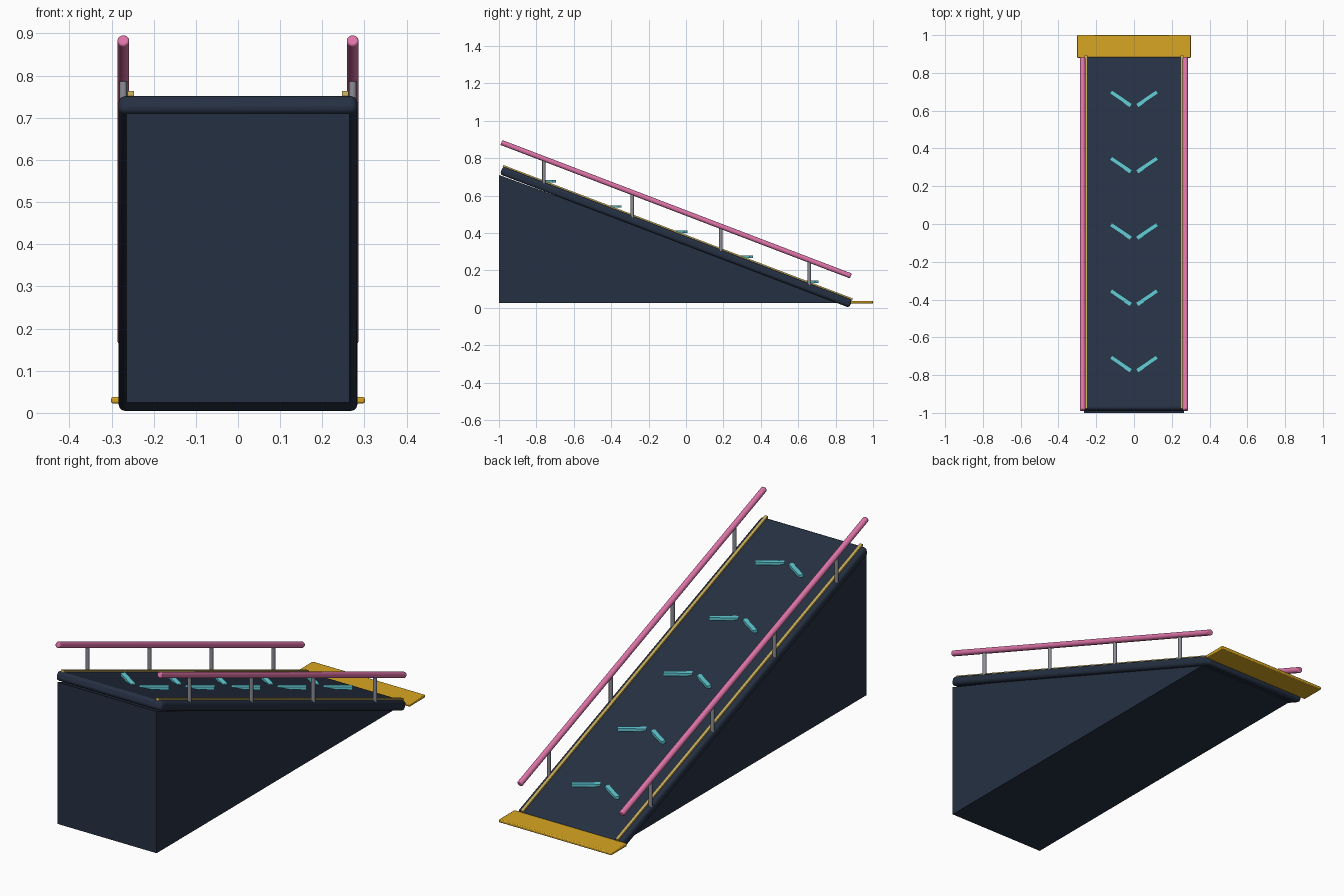
import bpy, bmesh, math
from mathutils import Matrix, Vector

if "Cube" in bpy.data.objects:
    bpy.data.objects.remove(bpy.data.objects["Cube"])


def material(name, rgb):
    lin = [(c / 255 / 12.92) if c / 255 <= 0.04045 else ((c / 255 + 0.055) / 1.055) ** 2.4 for c in rgb]
    m = bpy.data.materials.new(name)
    m.diffuse_color = (*lin, 1)
    m.use_nodes = True
    m.node_tree.nodes["Principled BSDF"].inputs["Base Color"].default_value = m.diffuse_color
    return m


NAVY = material("dark_navy", (37, 48, 66))
PINK = material("rail_pink", (222, 116, 168))
GOLD = material("gold", (216, 166, 34))
PALE = material("pale_gold", (194, 168, 88))
GREY = material("post_grey", (140, 143, 150))
TEAL = material("marker_teal", (98, 206, 216))


def finish(name, bm, mat, matrix=None, bevel=0, segments=2, smooth=False):
    mesh = bpy.data.meshes.new(name)
    bmesh.ops.recalc_face_normals(bm, faces=bm.faces)
    bm.to_mesh(mesh)
    bm.free()
    mesh.materials.append(mat)
    ob = bpy.data.objects.new(name, mesh)
    bpy.context.collection.objects.link(ob)
    if matrix is not None:
        ob.matrix_world = matrix
    if bevel:
        mod = ob.modifiers.new("rounded_edges", 'BEVEL')
        mod.width, mod.segments, mod.limit_method = bevel, segments, 'ANGLE'
    if smooth:
        bpy.ops.object.select_all(action='DESELECT')
        ob.select_set(True)
        bpy.context.view_layer.objects.active = ob
        bpy.ops.object.shade_smooth_by_angle(angle=math.radians(40))
    return ob


def box(name, size, mat, matrix, **kw):
    bm = bmesh.new()
    bmesh.ops.create_cube(bm, size=1, matrix=Matrix.Diagonal((*size, 1)))
    return finish(name, bm, mat, matrix, **kw)


def rod(name, a, b, radius, mat, sides=16, **kw):
    a, b = Vector(a), Vector(b)
    bm = bmesh.new()
    bmesh.ops.create_cone(bm, cap_ends=True, segments=sides, radius1=radius, radius2=radius,
                          depth=(b - a).length)
    rot = (b - a).to_track_quat('Z', 'Y').to_matrix().to_4x4()
    return finish(name, bm, mat, Matrix.Translation((a + b) / 2) @ rot, smooth=True, **kw)


ANGLE = math.radians(20.9)
SLOPE = math.tan(ANGLE)
CY, CZ, LENGTH, THICK = -0.053, 0.378, 2.0, 0.045
incline = Matrix.Translation((0, CY, CZ)) @ Matrix.Rotation(-ANGLE, 4, 'X')


def deck_top(y):
    return CZ - (y - CY) * SLOPE + THICK / 2 / math.cos(ANGLE)


# Sloped deck slab with rounded edges
box("deck", (0.566, LENGTH, THICK), NAVY, incline, bevel=0.015, segments=3, smooth=True)

# Solid wedge under the deck
bm = bmesh.new()
profile = [(-1.0, 0.025), (0.88, 0.025), (-1.0, 0.71)]
face = bm.faces.new([bm.verts.new((-0.265, y, z)) for y, z in profile])
ext = bmesh.ops.extrude_face_region(bm, geom=[face])
bmesh.ops.translate(bm, vec=(0.53, 0, 0), verts=[g for g in ext["geom"] if isinstance(g, bmesh.types.BMVert)])
finish("base_wedge", bm, NAVY)

# Landing plate at the foot
box("landing_plate", (0.602, 0.12, 0.015), GOLD, Matrix.Translation((0, 0.94, 0.03)),
    bevel=0.004, smooth=True)

for side, sx in (("left", -1), ("right", 1)):
    # Edge trim strip on the deck
    box(f"{side}_trim", (0.015, LENGTH, 0.012), PALE,
        incline @ Matrix.Translation((sx * 0.254, 0, THICK / 2 + 0.002)))

    # Handrail parallel to the deck
    dy, dz = math.cos(ANGLE) * LENGTH / 2, math.sin(ANGLE) * LENGTH / 2
    x, rail_z = sx * 0.272, CZ + 0.149
    rod(f"{side}_handrail", (x, CY - dy, rail_z + dz), (x, CY + dy, rail_z - dz), 0.014, PINK, bevel=0.004)

    # Upright posts
    for i in range(4):
        y = -0.76 + i * 0.473
        rod(f"{side}_post_{i + 1}", (x, y, deck_top(y) - 0.01),
            (x, y, rail_z - (y - CY) * SLOPE), 0.009, GREY, sides=12)

    # Direction markers: one bar of each chevron
    for i in range(5):
        y = -0.74 + i * 0.351
        place = Matrix.Translation((sx * 0.07, y, deck_top(y) + 0.011))
        box(f"{side}_chevron_bar_{i + 1}", (0.128, 0.022, 0.013), TEAL,
            place @ Matrix.Rotation(sx * math.radians(34), 4, 'Z'))
